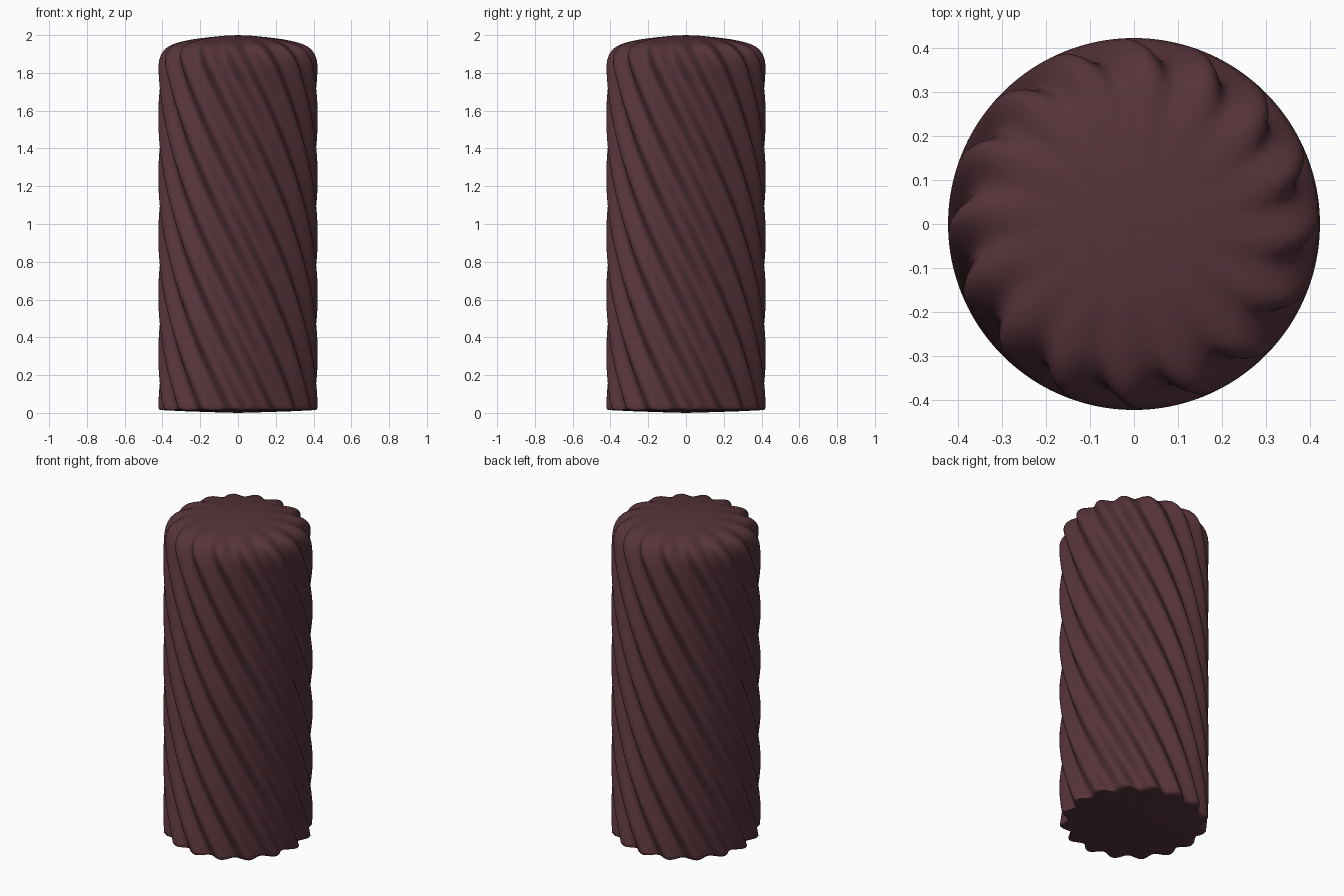
import bpy, bmesh, math

if "Cube" in bpy.data.objects:
    bpy.data.objects.remove(bpy.data.objects["Cube"])

FLUTES = 16
TWIST = math.radians(-72)      # rotation per unit of height
PER = 12                       # points per flute
N = FLUTES * PER

# radius, height, flute depth along the profile
profile = [(0.14, 0.004, 0.004), (0.28, 0.009, 0.01), (0.37, 0.014, 0.02), (0.392, 0.016, 0.022), (0.4, 0.026, 0.022)]
profile += [(0.4, 0.04 + 1.76 * i / 58, 0.022) for i in range(59)]
profile += [(0.4, 1.83, 0.022), (0.396, 1.865, 0.022), (0.387, 1.893, 0.022), (0.372, 1.918, 0.022),
            (0.352, 1.938, 0.021), (0.325, 1.953, 0.018), (0.29, 1.965, 0.013),
            (0.24, 1.977, 0.006), (0.16, 1.988, 0.002), (0.07, 1.997, 0.0)]

bm = bmesh.new()
rings = []
for r, z, d in profile:
    ring = []
    for i in range(N):
        a = 2 * math.pi * i / N
        rad = r + d * math.cos(FLUTES * a)
        t = a + TWIST * z
        ring.append(bm.verts.new((rad * math.cos(t), rad * math.sin(t), z)))
    rings.append(ring)
for lo, hi in zip(rings, rings[1:]):
    for i in range(N):
        j = (i + 1) % N
        bm.faces.new((lo[i], lo[j], hi[j], hi[i]))
# close both ends on the axis
bottom, top = bm.verts.new((0, 0, 0)), bm.verts.new((0, 0, 2))
for i in range(N):
    j = (i + 1) % N
    bm.faces.new((rings[0][j], rings[0][i], bottom))
    bm.faces.new((rings[-1][i], rings[-1][j], top))

mesh = bpy.data.meshes.new("twisted_fluted_column")
bm.to_mesh(mesh)
bm.free()
obj = bpy.data.objects.new("twisted_fluted_column", mesh)
bpy.context.collection.objects.link(obj)
mat = bpy.data.materials.new("dark_plum")
mat.diffuse_color = (0.092, 0.033, 0.042, 1)
mat.use_nodes = True
mat.node_tree.nodes["Principled BSDF"].inputs["Base Color"].default_value = mat.diffuse_color
mesh.materials.append(mat)
bpy.context.view_layer.objects.active = obj
obj.select_set(True)
bpy.ops.object.shade_smooth_by_angle(angle=math.radians(50))
